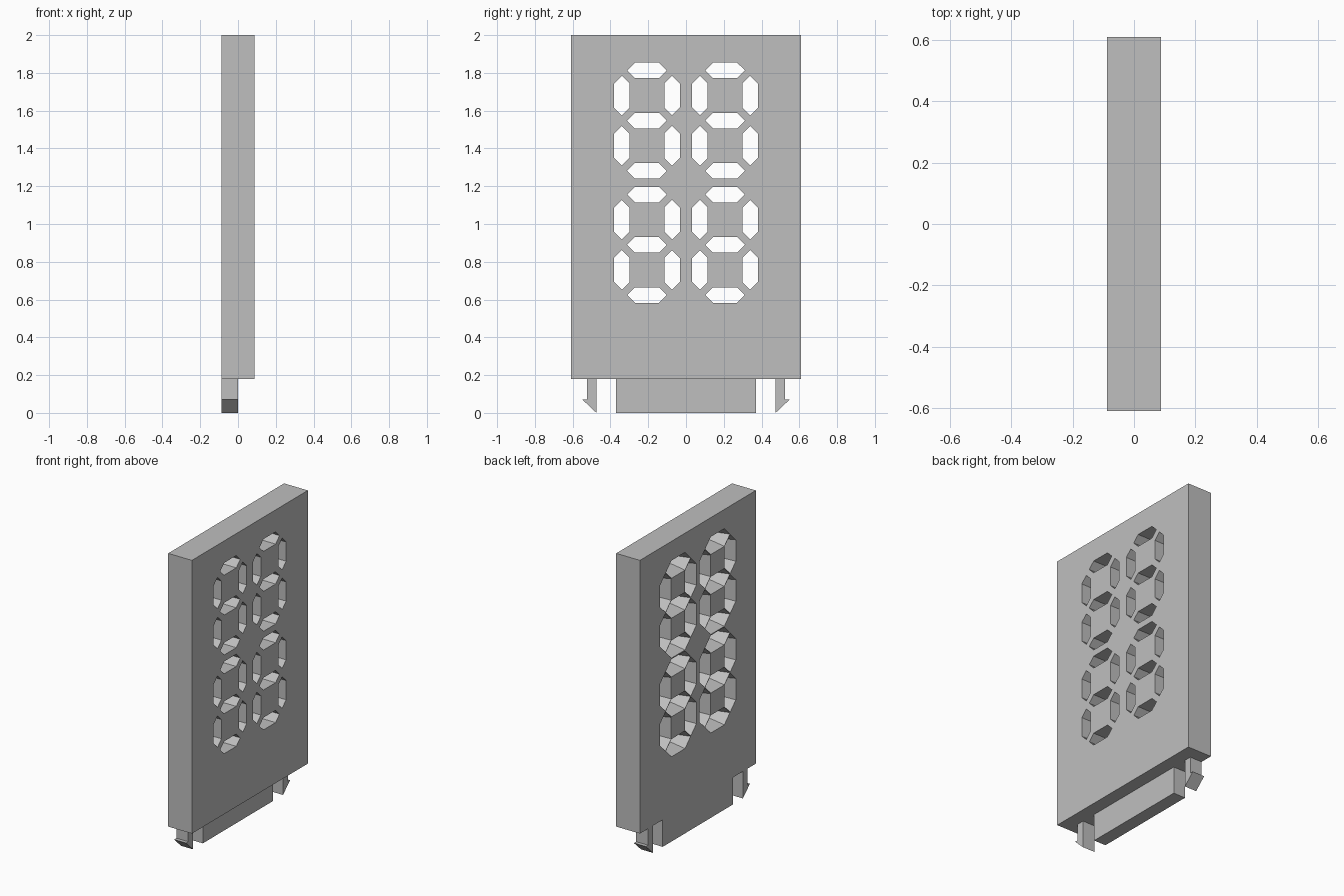
import bpy
import bmesh
from math import sqrt

cube = bpy.data.objects.get("Cube")
if cube:
    bpy.data.objects.remove(cube, do_unlink=True)

HALF_T = 0.0875           # half thickness of the panel
HALF_W = 0.61             # half width of the panel
BASE_Z, TOP_Z = 0.18, 2.0

grey = bpy.data.materials.new("plain grey")
grey.use_nodes = True
colour = (0.52, 0.52, 0.52, 1)
grey.diffuse_color = colour
grey.node_tree.nodes["Principled BSDF"].inputs["Base Color"].default_value = colour


def loft(bm, rings):
    """Closed solid through matching rings of points."""
    loops = [[bm.verts.new(p) for p in ring] for ring in rings]
    n = len(loops[0])
    for a, b in zip(loops, loops[1:]):
        for i in range(n):
            j = (i + 1) % n
            bm.faces.new((a[i], a[j], b[j], b[i]))
    bm.faces.new(loops[0])
    bm.faces.new(loops[-1])


def finish(name, bm):
    bmesh.ops.recalc_face_normals(bm, faces=bm.faces[:])
    mesh = bpy.data.meshes.new(name)
    bm.to_mesh(mesh)
    bm.free()
    mesh.materials.append(grey)
    obj = bpy.data.objects.new(name, mesh)
    bpy.context.collection.objects.link(obj)
    return obj


def extrude_x(name, profile, x0, x1):
    """Solid from a (y, z) outline, extruded along x."""
    bm = bmesh.new()
    loft(bm, [[(x, y, z) for y, z in profile] for x in (x0, x1)])
    return finish(name, bm)


def rect(half_w, z0, z1):
    return [(-half_w, z0), (half_w, z0), (half_w, z1), (-half_w, z1)]


def segment_ring(x, cy, cz, upright, grow):
    """Pointed six-sided segment outline, widened by grow."""
    w = 0.041 + grow
    tip = 0.105 + grow * sqrt(2)
    s = tip - w
    outline = [(-tip, 0), (-s, -w), (s, -w), (tip, 0), (s, w), (-s, w)]
    if upright:
        outline = [(-v, u) for u, v in outline]
    return [(x, cy + u, cz + v) for u, v in outline]


# Panel
panel = extrude_x("display_panel", rect(HALF_W, BASE_Z, TOP_Z), -HALF_T, HALF_T)

# Segment openings: straight in one half, flared in the other
FLARE = 0.018
END = 0.09
bm = bmesh.new()
STEP = 0.266
for cy in (-0.207, 0.207):
    for cz in (1.547, 0.89):
        spots = [(0, k * STEP, False) for k in (-1, 0, 1)]
        spots += [(sy * STEP / 2, sz * STEP / 2, True) for sy in (-1, 1) for sz in (-1, 1)]
        for dy, dz, upright in spots:
            place = (cy + dy, cz + dz, upright)
            loft(bm, [segment_ring(-END, *place, FLARE * END / HALF_T),
                      segment_ring(0, *place, 0),
                      segment_ring(END + 0.02, *place, 0)])
cutter = finish("segment_cutter", bm)
cutter.hide_render = True

cut = panel.modifiers.new("segments", "BOOLEAN")
cut.operation = "DIFFERENCE"
cut.solver = "EXACT"
cut.object = cutter
bpy.context.view_layer.objects.active = panel
bpy.ops.object.modifier_apply(modifier=cut.name)
bpy.data.objects.remove(cutter, do_unlink=True)

# Bottom tab, flush with the flared side
extrude_x("bottom_tab", rect(0.37, 0, BASE_Z), -HALF_T, 0)

# Barbed snap clips
clip = [(0.474, 0), (0.548, 0.07), (0.524, 0.07), (0.524, BASE_Z), (0.474, BASE_Z)]
for name, side in (("front_clip", -1), ("back_clip", 1)):
    extrude_x(name, [(side * y, z) for y, z in clip], -HALF_T, 0)
